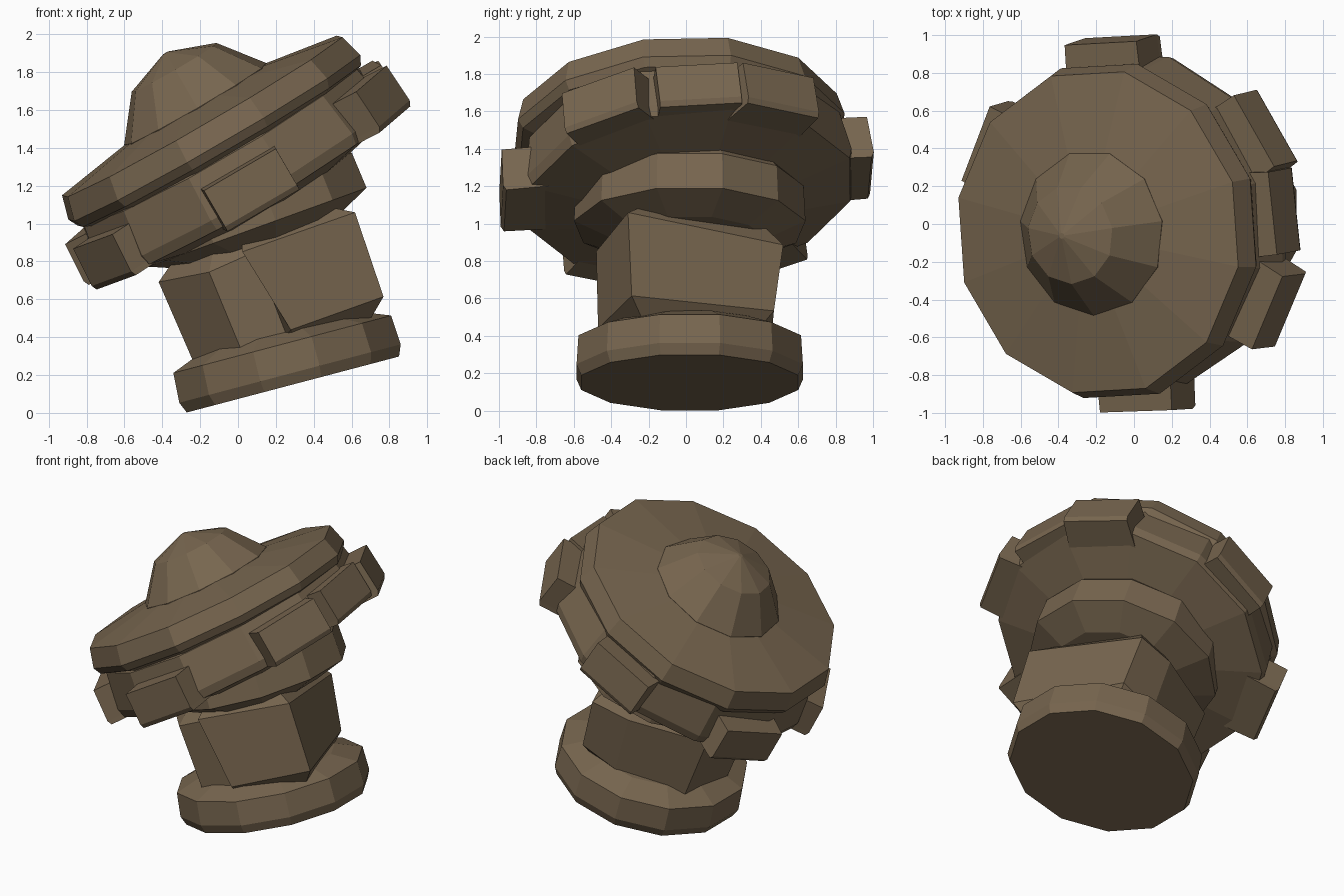
import bpy, bmesh, math
from mathutils import Vector

if "Cube" in bpy.data.objects:
    bpy.data.objects.remove(bpy.data.objects["Cube"])

brown = bpy.data.materials.new("brown_clay")
brown.diffuse_color = (0.185, 0.132, 0.078, 1)
brown.use_nodes = True
brown.node_tree.nodes["Principled BSDF"].inputs["Base Color"].default_value = brown.diffuse_color


def finish(name, bm):
    bmesh.ops.recalc_face_normals(bm, faces=bm.faces[:])
    me = bpy.data.meshes.new(name)
    bm.to_mesh(me)
    bm.free()
    me.materials.append(brown)
    ob = bpy.data.objects.new(name, me)
    bpy.context.collection.objects.link(ob)
    return ob


def frame(origin, axis):
    """Return a function mapping local (u, v, height) to world space."""
    o, a = Vector(origin), Vector(axis).normalized()
    e = (Vector((1, 0, 0)) - a * a.x).normalized()
    w = a.cross(e)
    return lambda u, v, h: o + e * u + w * v + a * h


def loft(name, rings):
    """Skin a stack of equal-length closed loops and cap both ends."""
    bm = bmesh.new()
    vs = [[bm.verts.new(p) for p in r] for r in rings]
    n = len(vs[0])
    for lo, hi in zip(vs, vs[1:]):
        for i in range(n):
            j = (i + 1) % n
            bm.faces.new((lo[i], lo[j], hi[j], hi[i]))
    bm.faces.new(vs[0][::-1])
    bm.faces.new(vs[-1])
    return finish(name, bm)


def lathe(name, place, profile, n, phase=0.5):
    """Faceted turned part; profile radii are measured to the flats."""
    k = 1 / math.cos(math.pi / n)
    angs = [2 * math.pi * (i + phase) / n for i in range(n)]
    return loft(name, [[place(r * k * math.cos(t), r * k * math.sin(t), h)
                        for t in angs] for r, h in profile])


# Tilted foot disc
foot = frame((0.290, 0.02, 0.150), (-0.255, 0, 0.967))
lathe("foot_disc", foot,
      [(0.58, 0), (0.605, 0.06), (0.595, 0.22), (0.43, 0.285)], 12)

# Chunky irregular stem
stem = frame((0.25, 0, 0.43), (-0.30, 0, 0.954))
bottom = [(0.55, -0.29, 0.02), (0.25, 0.47, 0.03), (-0.02, 0.46, 0), (-0.46, 0.28, 0),
          (-0.51, -0.12, -0.02), (-0.25, -0.42, -0.04), (0.0, -0.43, -0.02), (0.03, -0.47, 0)]
top = [(0.54, -0.31, 0.49), (0.25, 0.52, 0.40), (-0.02, 0.49, 0.41), (-0.50, 0.28, 0.44),
       (-0.56, -0.12, 0.45), (-0.29, -0.44, 0.42), (-0.03, -0.43, 0.45), (-0.09, -0.48, 0.47)]
loft("stem", [[stem(u * 0.8, v * 0.8, h - 0.1) for u, v, h in bottom],
              [stem(*p) for p in bottom],
              [stem(*p) for p in top],
              [stem(u * 0.7, v * 0.7, 0.58) for u, v, h in top]])

# Collar between stem and cap
collar = frame((0.115, 0.02, 0.985), (-0.34, 0, 0.94))
lathe("collar", collar,
      [(0.40, -0.09), (0.60, 0), (0.59, 0.20), (0.45, 0.36)], 11, 0.5)

# Lower ring under the cap, with shallow underside
ring = frame((-0.105, -0.01, 1.425), (-0.5, -0.10, 0.862))
lathe("lower_ring", ring,
      [(0.50, -0.40), (0.86, -0.31), (0.875, -0.25), (0.83, 0.0), (0.7, 0.05)], 12, 0.6)

# Lugs around the lower ring: angle, reach, lift
lugs = [(7, 0.955, 0.05), (34, 0.99, 0.03), (96, 0.985, 0.08), (157, 0.985, 0.03),
        (213, 0.975, 0.04), (275, 1.01, 0.03), (335, 1.005, 0.045)]
for i, (deg, reach, lift) in enumerate(lugs):
    t = math.radians(deg)
    c, s = math.cos(t), math.sin(t)
    loops = []
    for h, r0, r1 in ((-0.36, 0.74, reach - 0.015), (-0.33, 0.68, reach), (-0.11, 0.68, reach - 0.015)):
        corners = [(r0, -0.23), (r1, -0.22), (r1, 0.22), (r0, 0.23)]
        loops.append([ring(r * c - w * s, r * s + w * c, h + lift) for r, w in corners])
    loft("lug_%d" % (i + 1), loops)

# Cap dish with bevelled rim
cap = frame((-0.105, -0.035, 1.422), (-0.5, -0.05, 0.865))
lathe("cap_dish", cap,
      [(0.78, -0.04), (0.85, -0.01), (0.875, 0.04), (0.84, 0.168), (0.38, 0.245)], 12, 0.65)

# Dome on top of the cap
lathe("dome", cap,
      [(0.415, 0.18), (0.42, 0.24), (0.25, 0.465), (0.015, 0.555)], 11, 0.3)
